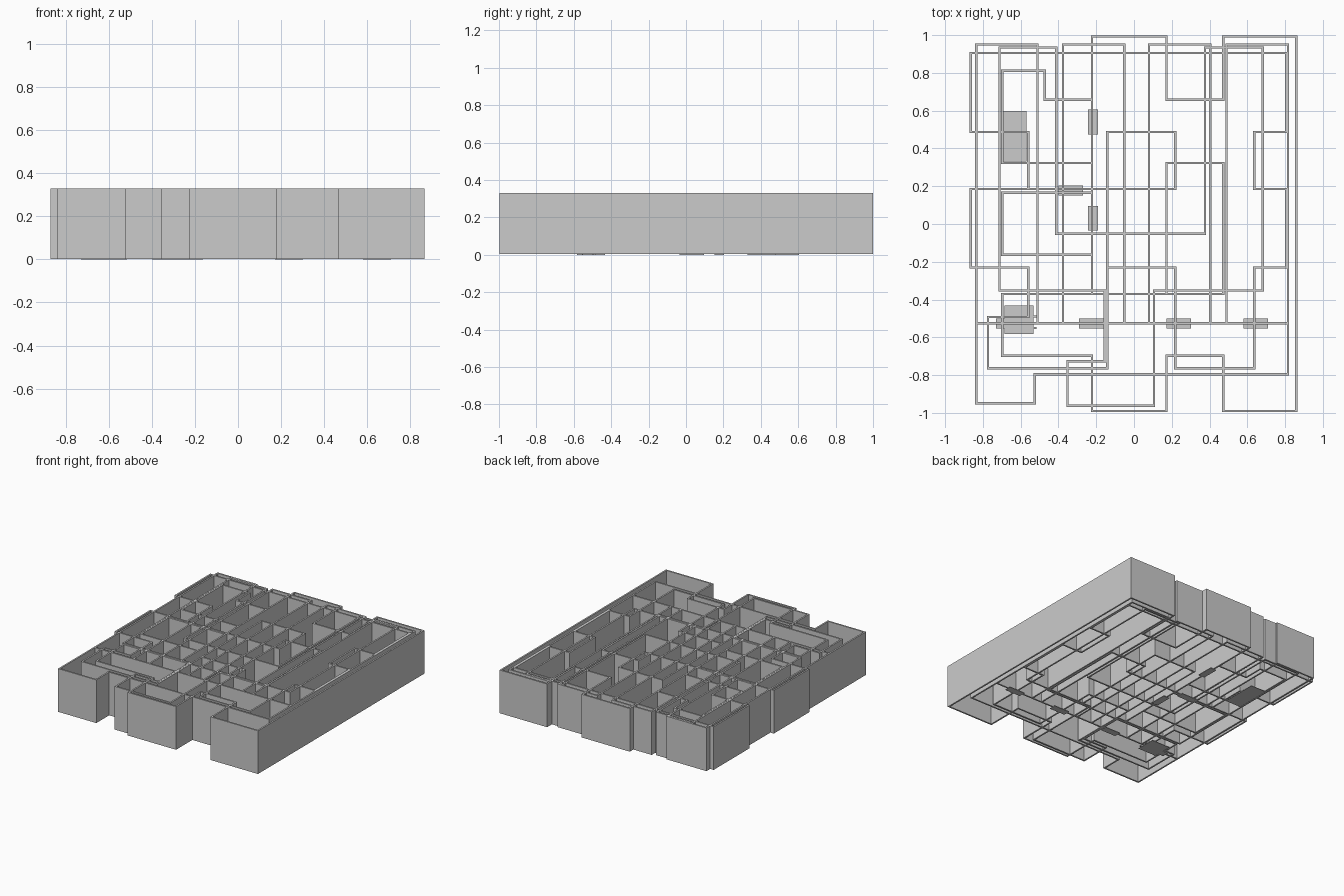
import bpy, bmesh

T = 0.006            # half wall thickness
Z0, Z1 = 0.003, 0.33


def finish(name, bm):
    bmesh.ops.recalc_face_normals(bm, faces=bm.faces)
    me = bpy.data.meshes.new(name)
    bm.to_mesh(me)
    bm.free()
    bpy.context.collection.objects.link(bpy.data.objects.new(name, me))


def add_box(bm, x0, x1, y0, y1, z0, z1):
    vs = bmesh.ops.create_cube(bm, size=1)["verts"]
    for v in vs:
        v.co = (x0 if v.co.x < 0 else x1, y0 if v.co.y < 0 else y1, z0 if v.co.z < 0 else z1)


def add_loop(bm, start, moves):
    """Mitred wall ring; moves alternate x, y positions starting with x."""
    x, y = start
    pts = [(x, y)]
    for i, m in enumerate(moves):
        x, y = (m, y) if i % 2 == 0 else (x, m)
        pts.append((x, y))
    n = len(pts)

    def normal(a, b):
        dx, dy = b[0] - a[0], b[1] - a[1]
        l = abs(dx) + abs(dy)
        return dy / l, -dx / l
    rings = []
    for i, p in enumerate(pts):
        a, b = normal(pts[i - 1], p), normal(p, pts[(i + 1) % n])
        ox, oy = (a[0] + b[0]) * T, (a[1] + b[1]) * T
        rings.append([bm.verts.new((p[0] + s * ox, p[1] + s * oy, z))
                      for s, z in ((1, Z0), (1, Z1), (-1, Z1), (-1, Z0))])
    for i in range(n):
        r, q = rings[i], rings[(i + 1) % n]
        for k in range(4):
            m = (k + 1) % 4
            bm.faces.new((r[k], r[m], q[m], q[k]))


def wall_plan(name, start, moves, inner):
    bm = bmesh.new()
    add_loop(bm, start, moves)
    for x0, y0, x1, y1 in inner:      # straight partitions
        add_box(bm, x0 - T, x1 + T, y0 - T, y1 + T, Z0, Z1)
    finish(name, bm)


# Plan with stepped right-hand block and courtyard
wall_plan("courtyard_plan_walls", (-.222, .993),
          [.172, .658, .472, .993, .859, -.99, .472, -.698, .172, -.99, -.222, -.698,
           -.698, -.37, -.222, -.163, -.698, .165, -.222, .323, -.698, .812, -.472, .658, -.222],
          [(-.222, -.37, .472, -.37), (.172, -.37, .172, .323), (.472, -.37, .472, .323),
           (.172, .323, .472, .323), (-.222, .323, -.222, .658), (-.222, .165, -.222, .323),
           (-.222, -.163, -.222, .165), (-.222, -.37, -.222, -.163)])

# Y-shaped plan with two long arms
wall_plan("two_arm_plan_walls", (-.712, .935),
          [-.412, -.052, .376, .935, .681, -.352, .106, -.962, -.352, -.727, -.155, -.352, -.712],
          [])

# Broad notched plan
wall_plan("notched_plan_walls", (-.864, .905),
          [.805, .487, .636, .185, .805, -.23, .636, -.763, .218, -.23, -.142, -.763,
           -.773, -.492, -.56, -.23, -.864, .185, -.56, .487, -.864],
          [(-.142, .487, .218, .487), (.218, .185, .218, .487), (-.56, .185, .218, .185),
           (-.142, -.23, -.142, .487)])

# Comb plan with four wings
wall_plan("comb_plan_walls", (-.835, .95),
          [-.511, -.525, -.376, .95, -.051, -.525, .08, .95, .404, -.525, .49, .95, .815,
           -.795, -.526, -.949, -.835],
          [(-.835, -.525, -.511, -.525), (-.376, -.525, -.051, -.525),
           (.08, -.525, .404, -.525), (.49, -.525, .815, -.525)])

# Thin door plates on the floor
doors = [(-.217, .54, 0), (-.217, .03, 0), (-.335, .178, 1), (-.665, -.527, 1),
         (-.227, -.527, 1), (.237, -.527, 1), (.645, -.527, 1)]
for i, (x, y, along_x) in enumerate(doors):
    w, d = (.065, .026) if along_x else (.026, .065)
    bm = bmesh.new()
    add_box(bm, x - w, x + w, y - d, y + d, 0, .005)
    finish(f"door_plate_{i + 1}", bm)

# Floor panels with small fittings
bm = bmesh.new()
add_box(bm, -.69, -.57, .33, .598, 0, .004)
add_box(bm, -.675, -.647, .43, .51, 0, .007)
add_box(bm, -.673, -.617, .387, .41, 0, .007)
add_box(bm, -.63, -.602, .505, .52, 0, .007)
finish("large_floor_panel", bm)
bm = bmesh.new()
add_box(bm, -.685, -.531, -.583, -.432, 0, .004)
for y in (-.49, -.55):
    add_box(bm, -.54, -.515, y - .006, y + .006, 0, .006)
finish("small_floor_panel", bm)
